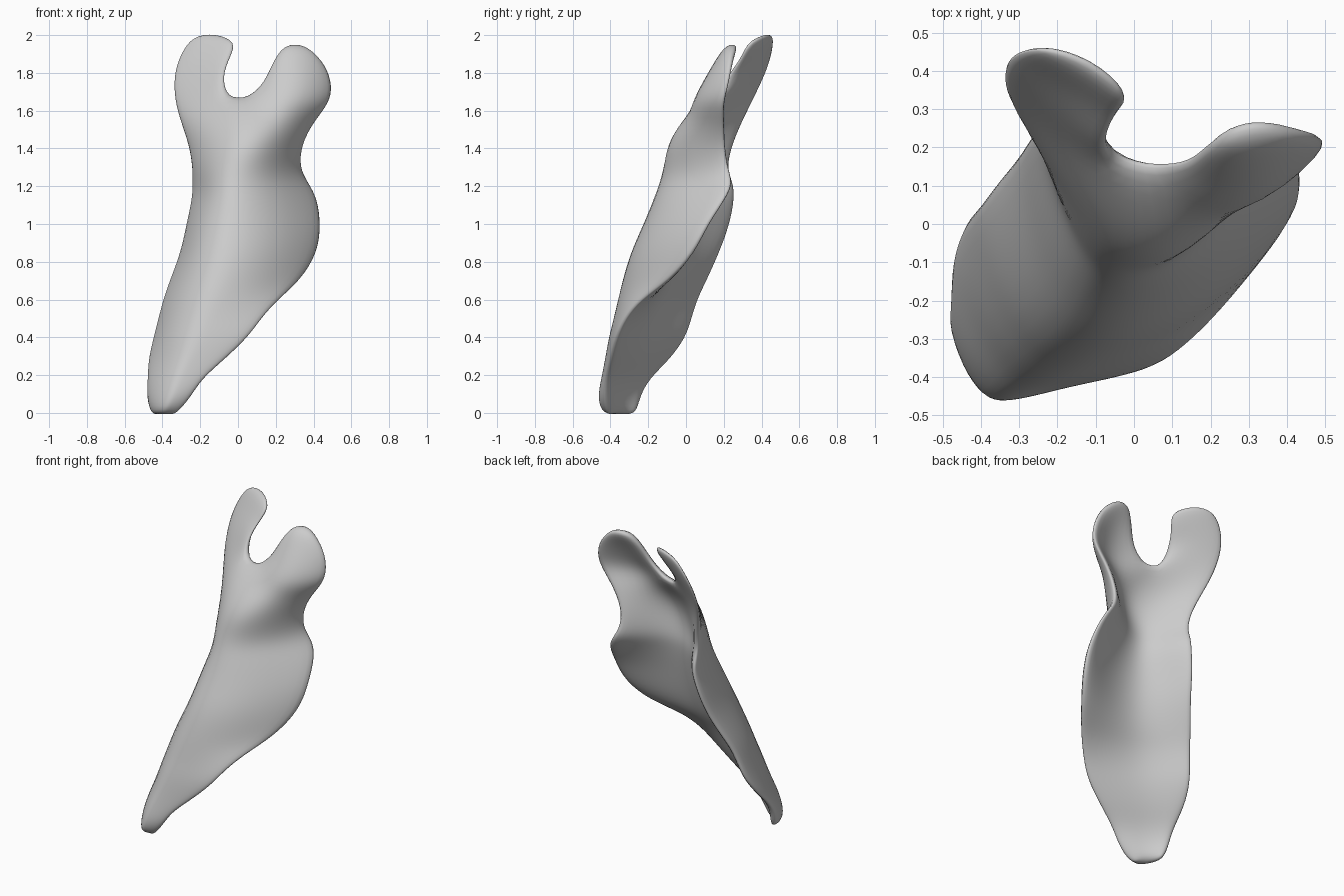
import bpy, bmesh
from mathutils import Vector

if "Cube" in bpy.data.objects:
    bpy.data.objects.remove(bpy.data.objects["Cube"])

# Blade sections: z, back-left edge (x, y), front ridge (x, y), right edge (x, y)
SECTIONS = [
    (-0.01, -.45, -.27, -.41, -.445, -.34, -.42),
    (0.08, -.48, -.25, -.375, -.47, -.26, -.44),
    (0.18, -.475, -.20, -.35, -.45, -.20, -.43),
    (0.28, -.475, -.09, -.32, -.43, -.08, -.405),
    (0.40, -.445, 0.0, -.28, -.41, 0.05, -.38),
    (0.50, -.42, .03, -.25, -.385, .12, -.335),
    (0.60, -.395, .06, -.22, -.365, .21, -.25),
    (0.70, -.36, .11, -.19, -.345, .33, -.10),
    (0.85, -.30, .18, -.15, -.305, .425, .03),
    (1.00, -.27, .235, -.12, -.235, .44, .10),
    (1.14, -.24, .26, -.10, -.18, .42, .20),
    (1.22, -.24, .25, -.09, -.15, .37, .235),
    (1.30, -.24, .215, -.08, -.12, .325, .205),
    (1.42, -.26, .245, -.06, -.08, .335, .19),
    (1.54, -.305, .295, -.05, 0.0, .40, .185),
]
# Fork root: six points across, the notch lies between the third and fourth
ROOT = [(-.36, .355, 1.66), (-.2, .22, 1.66), (-.065, .135, 1.67),
        (.055, .11, 1.67), (.28, -.02, 1.64), (.505, .185, 1.64)]
LEFT_PRONG = [
    [(-.36, .41, 1.79), (-.2, .305, 1.79), (-.085, .195, 1.78)],
    [(-.325, .445, 1.90), (-.17, .36, 1.90), (-.045, .275, 1.88)],
    [(-.255, .455, 2.0), (-.13, .405, 2.015), (-.005, .305, 1.965)],
]
RIGHT_PRONG = [
    [(.135, .125, 1.75), (.32, .055, 1.75), (.515, .20, 1.73)],
    [(.18, .165, 1.86), (.32, .135, 1.86), (.48, .215, 1.84)],
    [(.24, .20, 1.945), (.32, .215, 1.96), (.39, .22, 1.93)],
]
# Front-to-back offsets of the six columns
DEPTH = [Vector(d) for d in ((.04, .01, 0), (.05, .03, 0), (.02, .07, 0),
                             (-.01, .075, 0), (-.025, .08, 0), (-.025, .035, 0))]


def section(z, lx, ly, kx, ky, rx, ry):
    """Folded cross-section: left wing, rounded ridge, bowed right wing."""
    left, ridge, right = Vector((lx - .018, ly, z)), Vector((kx, ky, z)), Vector((rx + .018, ry, z))
    amount = 0.3 + max(0.0, z - 1.25) * 1.0
    bow = Vector((0, -amount * (ry - ky), 0))
    bulge = Vector((-.03, -.04, 0)) if 0.3 < z < 1.1 else Vector((-.015, -.015, 0))
    return [left, left.lerp(ridge, 0.5) + bulge, ridge,
            ridge.lerp(right, 1 / 3) + bow, ridge.lerp(right, 2 / 3) + bow, right]


def back_of(front):
    """Inner side: the hollow fills up towards the lower end."""
    z = front[0].z
    fill = max(0.0, min(0.8, 0.95 - 0.54 * z))
    ends = front[0] + DEPTH[0], front[5] + DEPTH[5]
    back = []
    for p, d, t in zip(front, DEPTH, (0, .18, .38, .6, .8, 1)):
        back.append((p + d).lerp(ends[0].lerp(ends[1], t), fill))
    return back


bm = bmesh.new()
verts = lambda pts: [bm.verts.new(p) for p in pts]


def join(a, b):
    """Skin two closed rings."""
    n = len(a)
    for i in range(n):
        j = (i + 1) % n
        bm.faces.new((a[i], a[j], b[j], b[i]))


def cap(ring):
    n = len(ring)
    for i in range(n // 2 - 1):
        bm.faces.new((ring[i], ring[i + 1], ring[n - 2 - i], ring[n - 1 - i]))


# Main blade
ring = None
for s in SECTIONS:
    front = section(*s)
    nxt = verts(front + back_of(front)[::-1])
    if ring:
        join(ring, nxt)
    else:
        cap(nxt)
    ring = nxt
root_front = [Vector(p) for p in ROOT]
root = verts(root_front + [p + d for p, d in zip(root_front, DEPTH)][::-1])
join(ring, root)

# Notch floor between the prongs
bm.faces.new((root[2], root[3], root[8], root[9]))

# Two prongs grow from the fork root
for base, rows, depth in (
        (root[:3] + root[9:], LEFT_PRONG, ((.03, .02, 0), (.03, .045, 0), (.01, .045, 0))),
        (root[3:9], RIGHT_PRONG, ((0, .06, 0), (-.01, .085, 0), (-.015, .045, 0)))):
    for pts in rows:
        front = [Vector(p) for p in pts]
        nxt = verts(front + [p + Vector(d) for p, d in zip(front, depth)][::-1])
        join(base, nxt)
        base = nxt
    cap(base)

bmesh.ops.recalc_face_normals(bm, faces=bm.faces)
mesh = bpy.data.meshes.new("forked_blade")
bm.to_mesh(mesh)
bm.free()
blade = bpy.data.objects.new("forked_blade", mesh)
bpy.context.collection.objects.link(blade)

# Rounding
sub = blade.modifiers.new("rounding", 'SUBSURF')
sub.levels = sub.render_levels = 2

mat = bpy.data.materials.new("light_grey")
mat.diffuse_color = (0.6, 0.6, 0.6, 1)
mat.use_nodes = True
mat.node_tree.nodes["Principled BSDF"].inputs["Base Color"].default_value = mat.diffuse_color
mesh.materials.append(mat)

bpy.context.view_layer.objects.active = blade
blade.select_set(True)
bpy.ops.object.shade_smooth()
